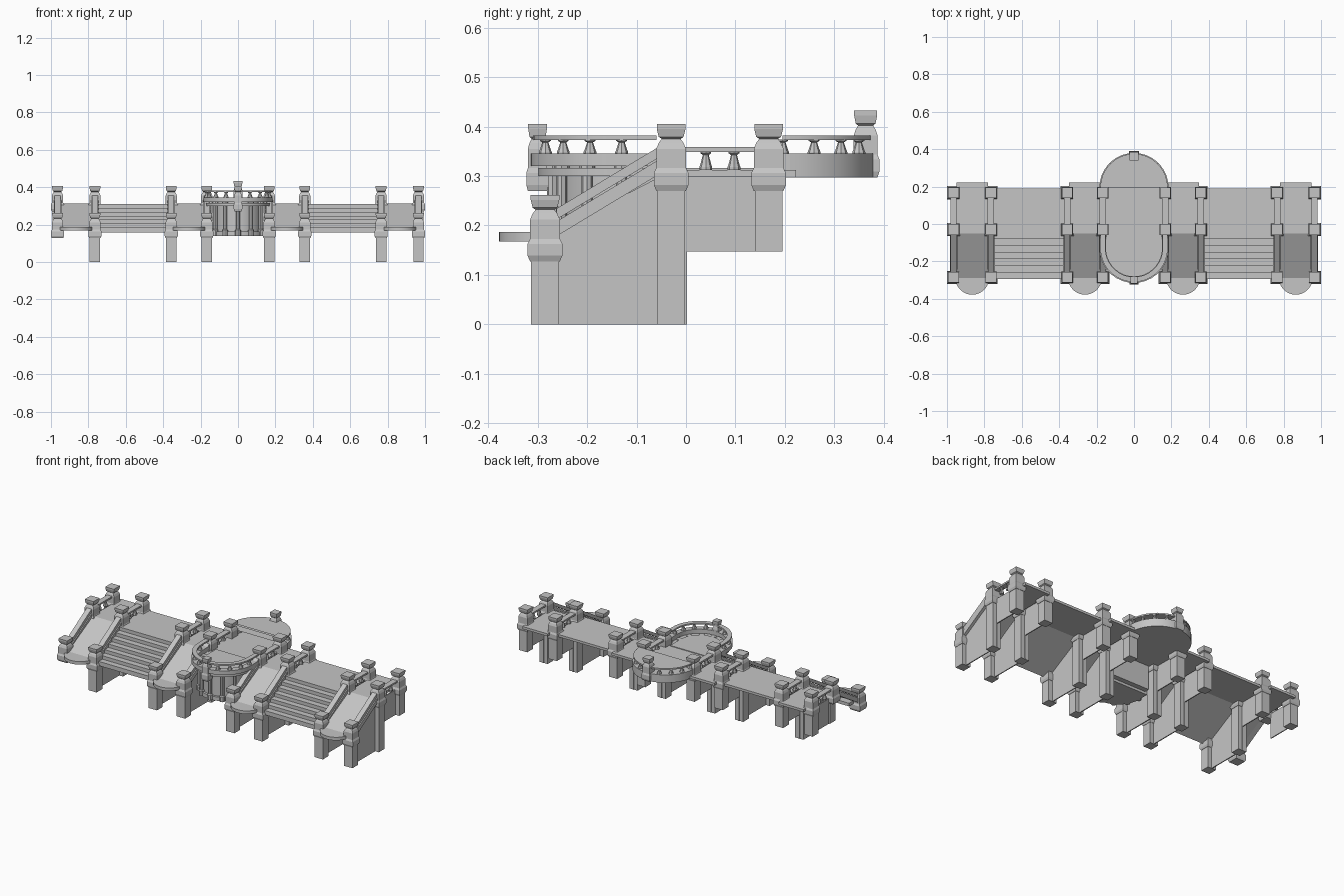
import bpy, bmesh, math

cube = bpy.data.objects.get("Cube")
if cube:
    bpy.data.objects.remove(cube, do_unlink=True)

stone = bpy.data.materials.new("pale_stone")
stone.use_nodes = True
COLOUR = (0.56, 0.56, 0.56, 1)
stone.diffuse_color = COLOUR
stone.node_tree.nodes["Principled BSDF"].inputs["Base Color"].default_value = COLOUR


def finish(name, bm, smooth=False):
    bmesh.ops.recalc_face_normals(bm, faces=bm.faces)
    mesh = bpy.data.meshes.new(name)
    bm.to_mesh(mesh)
    bm.free()
    mesh.materials.append(stone)
    obj = bpy.data.objects.new(name, mesh)
    bpy.context.collection.objects.link(obj)
    if smooth:
        bpy.ops.object.select_all(action='DESELECT')
        obj.select_set(True)
        bpy.context.view_layer.objects.active = obj
        bpy.ops.object.shade_smooth_by_angle(angle=math.radians(35))
    return obj


def loft(bm, rings):
    """Skin closed rings of points and cap both ends."""
    loops = [[bm.verts.new(p) for p in ring] for ring in rings]
    for a, b in zip(loops, loops[1:]):
        for i in range(len(a)):
            j = (i + 1) % len(a)
            bm.faces.new((a[i], a[j], b[j], b[i]))
    bm.faces.new(loops[0][::-1])
    bm.faces.new(loops[-1])


def side_prism(name, profile, x0, x1):
    """Extrude a (y, z) outline across x."""
    bm = bmesh.new()
    loft(bm, [[(x, y, z) for y, z in profile] for x in (x0, x1)])
    finish(name, bm)


def plan_prism(name, outline, z0, z1):
    """Extrude an (x, y) outline upward."""
    bm = bmesh.new()
    loft(bm, [[(x, y, z) for x, y in outline] for z in (z0, z1)])
    finish(name, bm, True)


def turned(name, x, y, sections, sides, turn=0.0):
    """Stack of (z, radius) sections with a regular outline."""
    bm = bmesh.new()
    angles = [turn + math.tau * i / sides for i in range(sides)]
    loft(bm, [[(x + r * math.cos(a), y + r * math.sin(a), z) for a in angles]
              for z, r in sections])
    finish(name, bm)


def post(name, x, y, base, foot=None, scale=1.0):
    """Square post: optional leg, collar, shaft, neck and flared cap."""
    parts = [(0, .030), (.012, .035), (.036, .035), (.046, .030), (.085, .030),
             (.097, .025), (.105, .019), (.109, .025), (.125, .029), (.135, .029)]
    sections = [(base + z, h * scale * math.sqrt(2)) for z, h in parts]
    if foot is not None:
        sections.insert(0, (base, .028 * math.sqrt(2)))
        sections.insert(0, (foot, .028 * math.sqrt(2)))
    turned(name, x, y, sections, 4, math.pi / 4)


def baluster(name, x, y, z0, z1):
    h = z1 - z0
    turned(name, x, y, [(z0, .013), (z0 + h * .15, .013), (z0 + h * .3, .011),
                        (z0 + h * .8, .006), (z0 + h * .9, .011), (z1, .011)], 8)


def half_oval(r, centre, end, side, n=18):
    """Open U outline around the end of the oval, facing side (+1 or -1) in y."""
    pts = [(r * math.cos(math.pi * i / n), centre + side * r * math.sin(math.pi * i / n))
           for i in range(n + 1)]
    return [(r, end)] + pts + [(-r, end)]


def band(name, r_in, r_out, centre, end, side, z0, z1):
    outline = half_oval(r_out, centre, end, side) + half_oval(r_in, centre, end, side)[::-1]
    plan_prism(name, outline, z0, z1)


FRONT, MID, BACK = -.285, -.03, .167
COLUMNS = [-.965, -.765, -.357, -.167, .167, .357, .765, .965]

# Post columns with sloping and level balustrades
for i, x in enumerate(COLUMNS):
    legs = i > 0
    post(f"front_post_{i}", x, FRONT, .127, 0 if legs else None)
    post(f"middle_post_{i}", x, MID, .27, 0 if legs else None)
    post(f"back_post_{i}", x, BACK, .27, .147)
    # Sloping handrail and stringer
    for part, z, t, w in (("handrail", .212, .022, .016), ("stringer", .178, .03, .02)):
        rise = .125
        side_prism(f"sloped_{part}_{i}",
                   [(-.262, z), (-.055, z + rise), (-.055, z + rise + t), (-.262, z + t)],
                   x - w, x + w)
    # Level rail with two balusters
    side_prism(f"level_rail_{i}", [(MID, .349), (BACK, .349), (BACK, .359), (MID, .359)],
               x - .017, x + .017)
    for k, y in enumerate((.04, .097)):
        baluster(f"level_baluster_{i}_{k}", x, y, .312, .35)
    # Thin support walls
    if legs:
        side_prism(f"stair_wall_{i}",
                   [(-.3, 0), (.002, 0), (.002, .3), (-.05, .3), (-.3, .17)],
                   x - .003, x + .003)
    side_prism(f"back_wall_{i}", [(0, .147), (.187, .147), (.187, .3), (0, .3)],
               x - .003, x + .003)

# Narrow ramps with rounded landings
for i, x in enumerate((-.865, -.262, .262, .865)):
    side_prism(f"narrow_ramp_{i}",
               [(-.29, .187), (-.05, .312), (.222, .312), (.222, .297), (-.05, .297), (-.29, .168)],
               x - .085, x + .085)
    outline = [(px + x, py) for px, py in half_oval(.09, -.288, -.21, -1)]
    plan_prism(f"landing_{i}", outline, .168, .187)

# Wide stairs with platforms behind
STEPS = 7
for name, x0, x1 in (("right", -.765, -.357), ("left", .357, .765)):
    profile = [(-.295, .158)]
    for s in range(STEPS):
        z = .163 + (s + 1) * (.31 - .163) / STEPS
        y = -.295 + s * .25 / STEPS
        profile += [(y, z), (y + .25 / STEPS, z)]
    profile += [(.19, .31), (.19, .295), (-.04, .295)]
    side_prism(f"{name}_wide_stairs", profile, x0, x1)

# Oval balcony floor
FC, BC = -.13, .195
floor = half_oval(.17, BC, BC, 1) + half_oval(.17, FC, FC, -1)[::-1]
plan_prism("balcony_floor", floor, .3, .316)

# Curved balcony parapets, rails and balusters
for name, centre, end, side, low in (("front", FC, -.06, -1, .32), ("back", BC, .21, 1, .297)):
    band(f"{name}_parapet", .15, .185, centre, end, side, low, .345)
    band(f"{name}_curved_rail", .153, .18, centre, end, side, .373, .382)
    for k in range(9):
        if k != 4:
            a = math.pi * k / 8
            baluster(f"{name}_curved_baluster_{k}", .167 * math.cos(a),
                     centre + side * .167 * math.sin(a), .344, .374)
    post(f"{name}_balcony_post", 0, centre + side * .168, .297 if side > 0 else .319,
         scale=.8) if side > 0 else post(f"{name}_balcony_post", 0, -.3, .27, scale=.65)

# Rounded drum below the balcony, with base ring and columns
plan_prism("drum_wall", half_oval(.128, FC, -.03, -1), .155, .32)
plan_prism("drum_base", half_oval(.142, FC, -.06, -1), .14, .163)
for k in range(7):
    a = math.pi * k / 6
    turned(f"drum_column_{k}", .14 * math.cos(a), FC - .14 * math.sin(a),
           [(.14, .016), (.17, .016), (.175, .011), (.3, .011), (.305, .016), (.32, .016)], 8)
